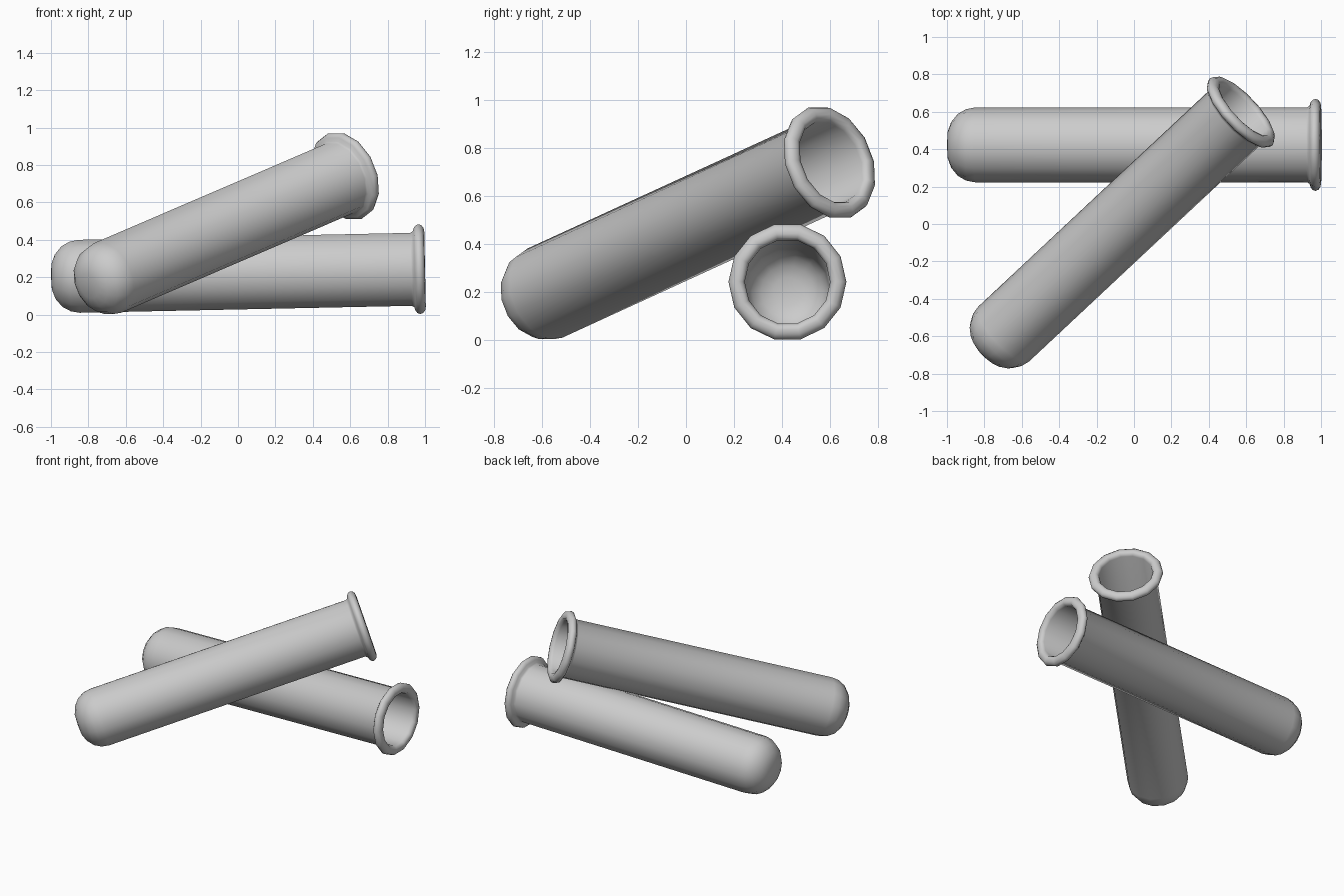
import bpy, bmesh, math
from mathutils import Matrix, Vector

if "Cube" in bpy.data.objects:
    bpy.data.objects.remove(bpy.data.objects["Cube"])

SIDES = 14

# Half section of the tube: (distance along axis, radius), outside then inside
PROFILE = [
    (0.0, 0.0), (0.003, 0.07), (0.022, 0.122), (0.058, 0.166), (0.102, 0.191), (0.15, 0.2),
    (1.925, 0.2), (1.938, 0.208), (1.945, 0.228), (1.955, 0.241), (1.97, 0.246),
    (1.986, 0.24), (1.997, 0.224), (2.0, 0.205), (1.995, 0.188), (1.975, 0.178),
    (0.155, 0.178), (0.11, 0.17), (0.068, 0.148), (0.038, 0.11), (0.022, 0.06), (0.02, 0.0),
]


def make_tube(name, rim_centre, elevation, azimuth):
    # Lathe the section around the local x axis
    bm = bmesh.new()
    verts = [bm.verts.new((s, r, 0)) for s, r in PROFILE]
    edges = [bm.edges.new(pair) for pair in zip(verts, verts[1:])]
    bmesh.ops.spin(bm, geom=verts + edges, cent=(0, 0, 0), axis=(1, 0, 0),
                   angle=2 * math.pi, steps=SIDES)
    bmesh.ops.remove_doubles(bm, verts=bm.verts[:], dist=0.0005)
    bmesh.ops.recalc_face_normals(bm, faces=bm.faces[:])
    for f in bm.faces:
        f.smooth = True
    mesh = bpy.data.meshes.new(name)
    bm.to_mesh(mesh)
    bm.free()

    # Aim the axis and put the middle of the rim in place
    obj = bpy.data.objects.new(name, mesh)
    bpy.context.collection.objects.link(obj)
    rot = Matrix.Rotation(azimuth, 4, 'Z') @ Matrix.Rotation(-elevation, 4, 'Y')
    start = Vector(rim_centre) - rot @ Vector((1.968, 0, 0))
    obj.matrix_world = Matrix.Translation(start) @ rot
    return obj


# Tube lying on the ground, resting on its rim
make_tube("lying_tube", (0.968, 0.423, 0.243), math.atan(0.021), 0)
# Tube leaning across the first one
make_tube("leaning_tube", (0.57, 0.597, 0.74), math.radians(17.4), math.radians(43.1))
